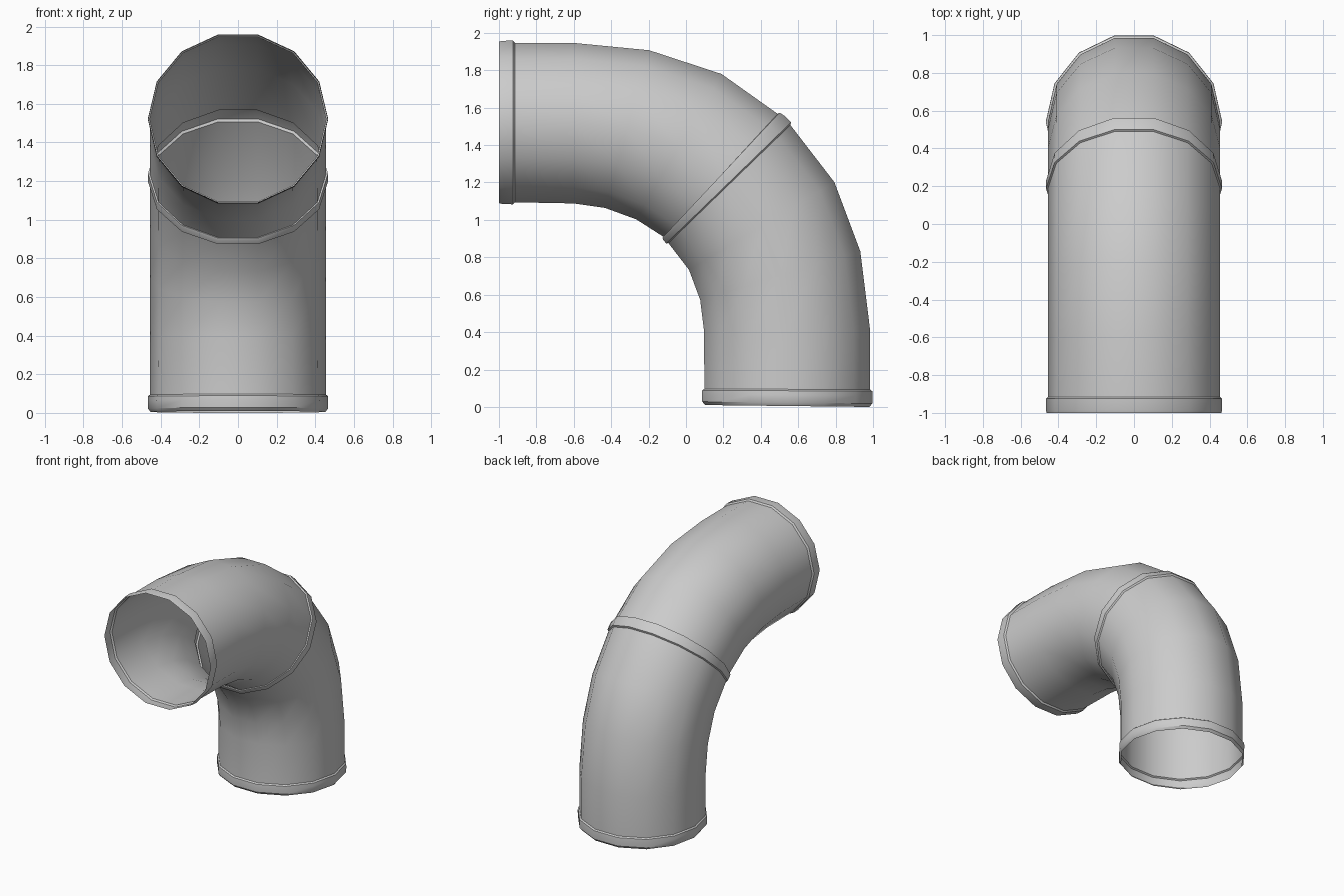
import bpy, bmesh, math
from mathutils import Vector

SIDES = 14
FLAT = math.cos(math.pi / SIDES)   # outline points lie on the flats

# Cross-sections along the elbow: outer-bend y, z, inner-bend y, z, half width in x
sections = [
    # front collar
    (-1.00, 1.953, -1.00, 1.09, 0.463),
    (-0.985, 1.957, -0.985, 1.086, 0.466),
    (-0.925, 1.959, -0.925, 1.083, 0.467),
    (-0.915, 1.947, -0.915, 1.094, 0.456),
    # upper half of the bend
    (-0.60, 1.946, -0.60, 1.088, 0.455),
    (-0.197, 1.907, -0.433, 1.064, 0.455),
    (0.19, 1.780, -0.266, 1.003, 0.455),
    # middle collar
    (0.490, 1.567, -0.118, 0.908, 0.456),
    (0.500, 1.573, -0.126, 0.905, 0.466),
    (0.522, 1.560, -0.122, 0.894, 0.467),
    (0.562, 1.522, -0.106, 0.874, 0.466),
    (0.558, 1.507, -0.094, 0.876, 0.456),
    # lower half of the bend
    (0.793, 1.202, 0.016, 0.733, 0.455),
    (0.932, 0.832, 0.076, 0.572, 0.455),
    (0.985, 0.405, 0.097, 0.402, 0.455),
    (0.985, 0.092, 0.098, 0.097, 0.456),
    # bottom collar
    (0.996, 0.084, 0.087, 0.089, 0.466),
    (0.998, 0.060, 0.085, 0.067, 0.467),
    (0.996, 0.018, 0.087, 0.028, 0.466),
    (0.980, 0.000, 0.103, 0.010, 0.453),
]

bm = bmesh.new()
rings = []
for oy, oz, iy, iz, rx in sections:
    outer, inner = Vector((0, oy, oz)), Vector((0, iy, iz))
    mid, half = (outer + inner) / 2, (outer - inner) / 2 / FLAT
    ring = []
    for i in range(SIDES):
        a = 2 * math.pi * (i + 0.5) / SIDES
        ring.append(bm.verts.new(mid + half * math.cos(a) + Vector((rx * math.sin(a), 0, 0))))
    rings.append(ring)

# Open single-wall skin between neighbouring sections, facing outward
for r0, r1 in zip(rings, rings[1:]):
    for i in range(SIDES):
        j = (i + 1) % SIDES
        bm.faces.new((r0[i], r1[i], r1[j], r0[j]))
bm.normal_update()
top = max(bm.faces, key=lambda f: f.calc_center_median().z)
if top.normal.z < 0:
    bmesh.ops.reverse_faces(bm, faces=bm.faces[:])

mesh = bpy.data.meshes.new("elbow_pipe")
bm.to_mesh(mesh)
bm.free()
pipe = bpy.data.objects.new("elbow_pipe", mesh)
bpy.context.collection.objects.link(pipe)
bpy.context.view_layer.objects.active = pipe
pipe.select_set(True)
bpy.ops.object.shade_smooth_by_angle(angle=math.radians(35))
